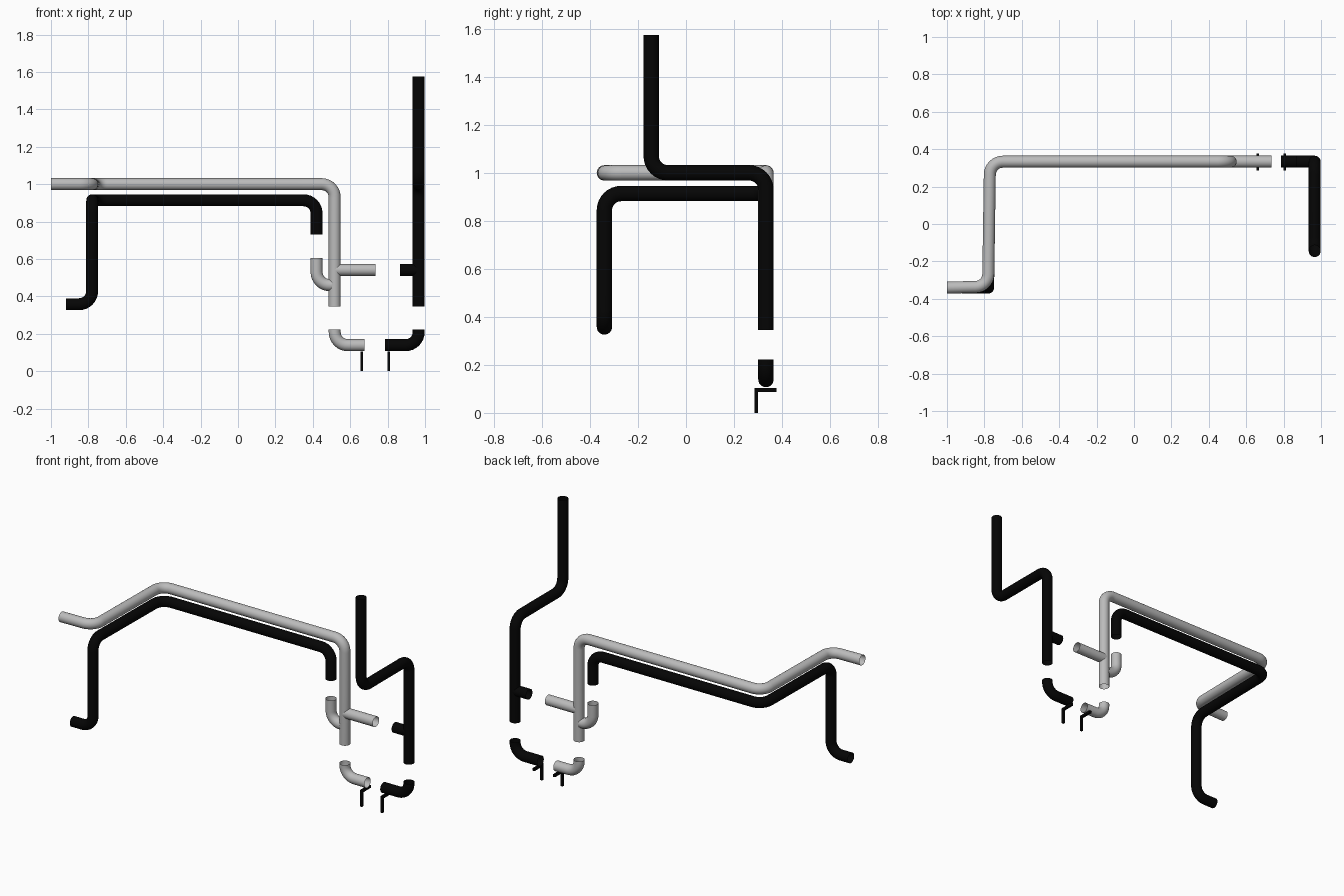
import bpy
from math import radians, tan
from mathutils import Vector

cube = bpy.data.objects.get("Cube")
if cube:
    bpy.data.objects.remove(cube, do_unlink=True)

PIPE_RADIUS = 0.032
BEND_RADIUS = 0.07
WALL_Y = 0.333
LEFT_X, TRAP_X, DROP_X, STACK_X = -0.78, 0.42, 0.517, 0.966
FRONT_Y = -0.34


def make_material(name, value):
    mat = bpy.data.materials.new(name)
    mat.use_nodes = True
    color = (value, value, value, 1)
    mat.diffuse_color = color
    mat.node_tree.nodes["Principled BSDF"].inputs["Base Color"].default_value = color
    return mat


GREY = make_material("grey pipe", 0.5)
BLACK = make_material("black pipe", 0.0015)


def rounded_path(corners, radius, steps=8):
    """Replace every inner corner by a circular arc."""
    pts = [Vector(c) for c in corners]
    path = [pts[0]]
    for before, corner, after in zip(pts, pts[1:], pts[2:]):
        u = (before - corner).normalized()
        v = (after - corner).normalized()
        reach = radius / tan(u.angle(v) / 2)
        start, end = corner + u * reach, corner + v * reach
        center = corner + (u + v).normalized() * (reach ** 2 + radius ** 2) ** 0.5
        a, b = (start - center).normalized(), (end - center).normalized()
        for i in range(steps + 1):
            path.append(center + a.slerp(b, i / steps) * radius)
    return path + [pts[-1]]


def pipe(name, mat, corners):
    """Open-ended round pipe swept along a filleted path."""
    path = rounded_path(corners, BEND_RADIUS)
    curve = bpy.data.curves.new(name, "CURVE")
    curve.dimensions = "3D"
    curve.bevel_depth = PIPE_RADIUS
    curve.bevel_resolution = 10
    spline = curve.splines.new("POLY")
    spline.points.add(len(path) - 1)
    for point, co in zip(spline.points, path):
        point.co = (*co, 1)
    temp = bpy.data.objects.new(name + " path", curve)
    bpy.context.collection.objects.link(temp)
    bpy.context.view_layer.update()
    graph = bpy.context.evaluated_depsgraph_get()
    mesh = bpy.data.meshes.new_from_object(temp.evaluated_get(graph))
    bpy.data.objects.remove(temp, do_unlink=True)
    mesh.materials.clear()
    mesh.materials.append(mat)
    obj = bpy.data.objects.new(name, mesh)
    bpy.context.collection.objects.link(obj)
    bpy.ops.object.select_all(action="DESELECT")
    obj.select_set(True)
    bpy.context.view_layer.objects.active = obj
    bpy.ops.object.shade_smooth_by_angle(angle=radians(40))


def bar(name, low, high):
    low, high = Vector(low), Vector(high)
    bpy.ops.mesh.primitive_cube_add(size=1, location=(low + high) / 2)
    obj = bpy.context.object
    obj.name = name
    obj.scale = high - low
    obj.data.materials.append(BLACK)


# Long runs along the wall
pipe("upper_run", GREY, [
    (-1, FRONT_Y, 1), (LEFT_X, FRONT_Y + 0.005, 1), (LEFT_X + 0.01, WALL_Y, 1),
    (DROP_X, WALL_Y, 1), (DROP_X, WALL_Y, 0.345)])
pipe("lower_run", BLACK, [
    (-0.92, FRONT_Y, 0.358), (LEFT_X, FRONT_Y, 0.358), (LEFT_X, FRONT_Y, 0.914),
    (LEFT_X + 0.01, WALL_Y, 0.914), (TRAP_X, WALL_Y, 0.914), (TRAP_X, WALL_Y, 0.73)])

# Elbow and branch joining the grey drop
pipe("side_elbow", GREY, [
    (TRAP_X, WALL_Y, 0.605), (TRAP_X, WALL_Y, 0.46), (DROP_X - 0.015, WALL_Y, 0.46)])
pipe("grey_branch", GREY, [(DROP_X, WALL_Y, 0.541), (0.735, WALL_Y, 0.541)])

# Tall black stack with its branch
pipe("stack", BLACK, [
    (STACK_X, -0.145, 1.575), (STACK_X, -0.145, 1),
    (STACK_X, WALL_Y, 1), (STACK_X, WALL_Y, 0.345)])
pipe("stack_branch", BLACK, [(STACK_X, WALL_Y, 0.541), (0.867, WALL_Y, 0.541)])

# Bottom elbows, each with an angled bracket
for side, mat, x, end, bracket_x in (
        ("grey", GREY, DROP_X, 0.676, 0.662), ("black", BLACK, STACK_X, 0.787, 0.806)):
    pipe(side + "_bottom_elbow", mat, [
        (x, WALL_Y, 0.222), (x, WALL_Y, 0.139), (end, WALL_Y, 0.139)])
    x0, x1 = bracket_x - 0.007, bracket_x + 0.007
    bar(side + "_bracket_leg", (x0, 0.286, 0), (x1, 0.301, 0.09))
    bar(side + "_bracket_arm", (x0, 0.286, 0.088), (x1, 0.377, 0.104))
